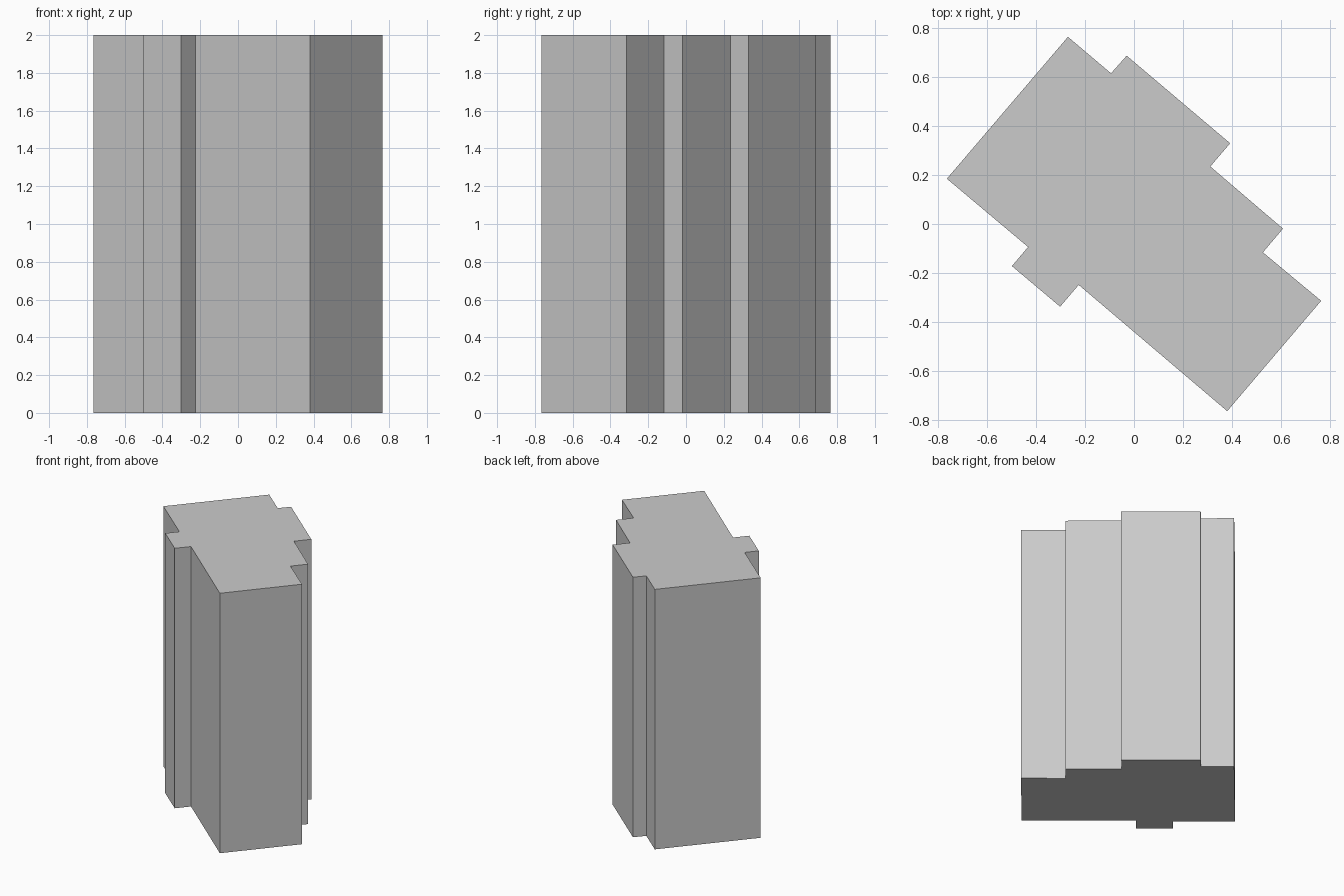
import bpy, bmesh

if "Cube" in bpy.data.objects:
    bpy.data.objects.remove(bpy.data.objects["Cube"])

HEIGHT = 2.0

# Footprint of the block, with its stepped back and small front bay
footprint = [
    (-0.765, 0.185), (-0.433, -0.094), (-0.499, -0.172), (-0.302, -0.338),
    (-0.226, -0.249), (0.381, -0.765), (0.765, -0.314), (0.527, -0.116),
    (0.609, -0.019), (0.312, 0.235), (0.393, 0.330), (-0.030, 0.688),
    (-0.094, 0.616), (-0.270, 0.765),
]

# Tower block: footprint extruded straight up
bm = bmesh.new()
base = bm.faces.new([bm.verts.new((x, y, 0)) for x, y in footprint])
top = bmesh.ops.extrude_face_region(bm, geom=[base], use_keep_orig=True)
bmesh.ops.translate(bm, vec=(0, 0, HEIGHT),
                    verts=[g for g in top["geom"] if isinstance(g, bmesh.types.BMVert)])
bmesh.ops.recalc_face_normals(bm, faces=bm.faces)
mesh = bpy.data.meshes.new("tower_block")
bm.to_mesh(mesh)
bm.free()
bpy.context.collection.objects.link(bpy.data.objects.new("tower_block", mesh))
